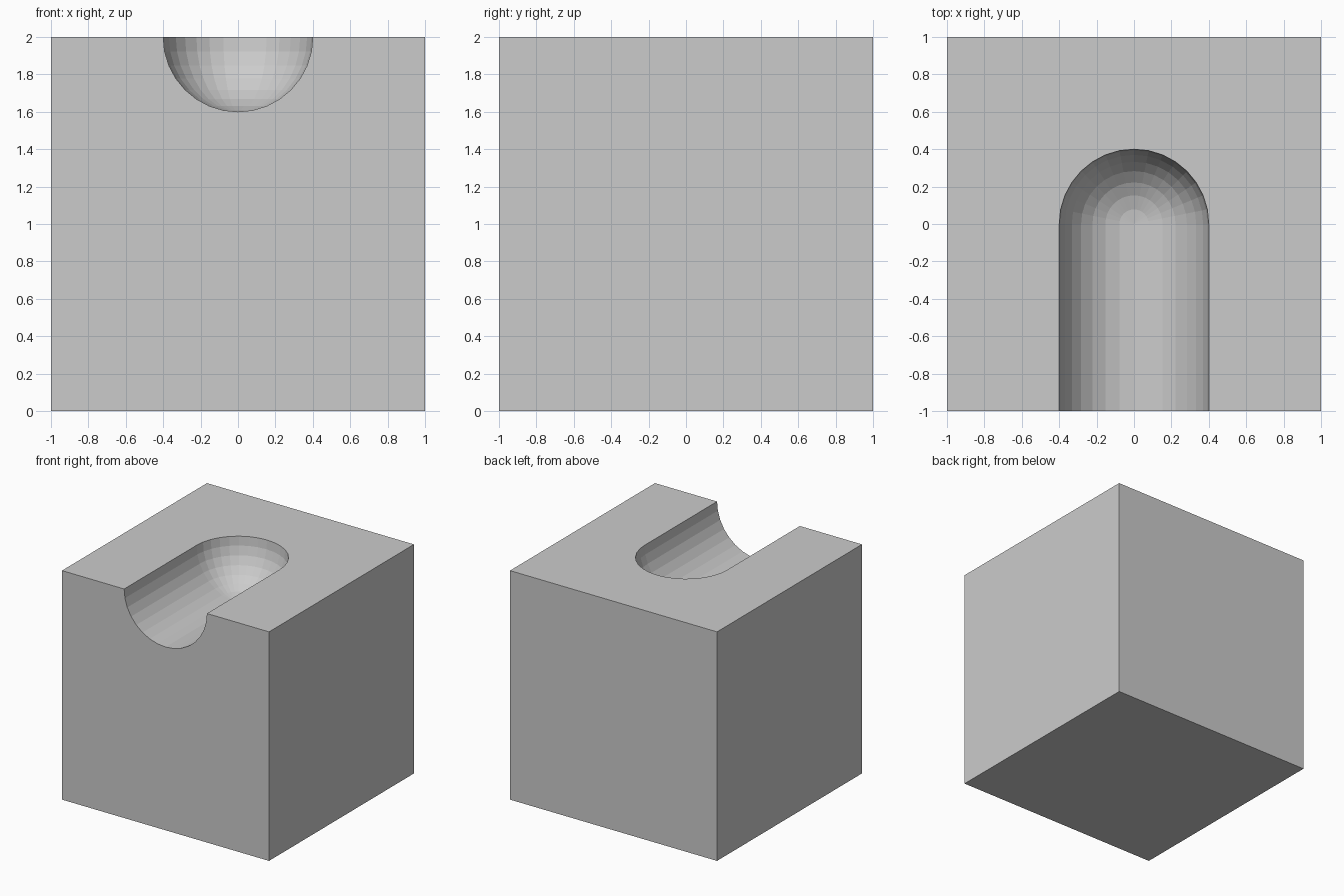
import bpy, bmesh
from mathutils import Vector

if "Cube" in bpy.data.objects:
    bpy.data.objects.remove(bpy.data.objects["Cube"])

RADIUS = 0.4

# Block standing on the ground
bpy.ops.mesh.primitive_cube_add(size=2, location=(0, 0, 1))
block = bpy.context.object
block.name = "grooved_block"

# Round-ended groove cutter: half sphere with its open rim extruded out the front
bm = bmesh.new()
bmesh.ops.create_uvsphere(bm, u_segments=32, v_segments=16, radius=RADIUS)
bmesh.ops.delete(bm, geom=[v for v in bm.verts if v.co.y < -1e-4], context='VERTS')
rim = [e for e in bm.edges if e.is_boundary]
new = bmesh.ops.extrude_edge_only(bm, edges=rim)["geom"]
bmesh.ops.translate(bm, vec=Vector((0, -1.3, 0)),
                    verts=[g for g in new if isinstance(g, bmesh.types.BMVert)])
bmesh.ops.holes_fill(bm, edges=[e for e in bm.edges if e.is_boundary], sides=0)
bmesh.ops.recalc_face_normals(bm, faces=bm.faces)
for v in bm.verts:
    if abs(v.co.z) < 1e-5:
        v.co.z = 0
mesh = bpy.data.meshes.new("groove_cutter")
bm.to_mesh(mesh)
bm.free()
cutter = bpy.data.objects.new("groove_cutter", mesh)
cutter.location = (0, 0, 2)
cutter.hide_render = True
bpy.context.collection.objects.link(cutter)

# Carve the groove into the top
cut = block.modifiers.new("groove", 'BOOLEAN')
cut.operation = 'DIFFERENCE'
cut.solver = 'EXACT'
cut.object = cutter
bpy.context.view_layer.objects.active = block
bpy.ops.object.modifier_apply(modifier=cut.name)
bpy.data.objects.remove(cutter)
